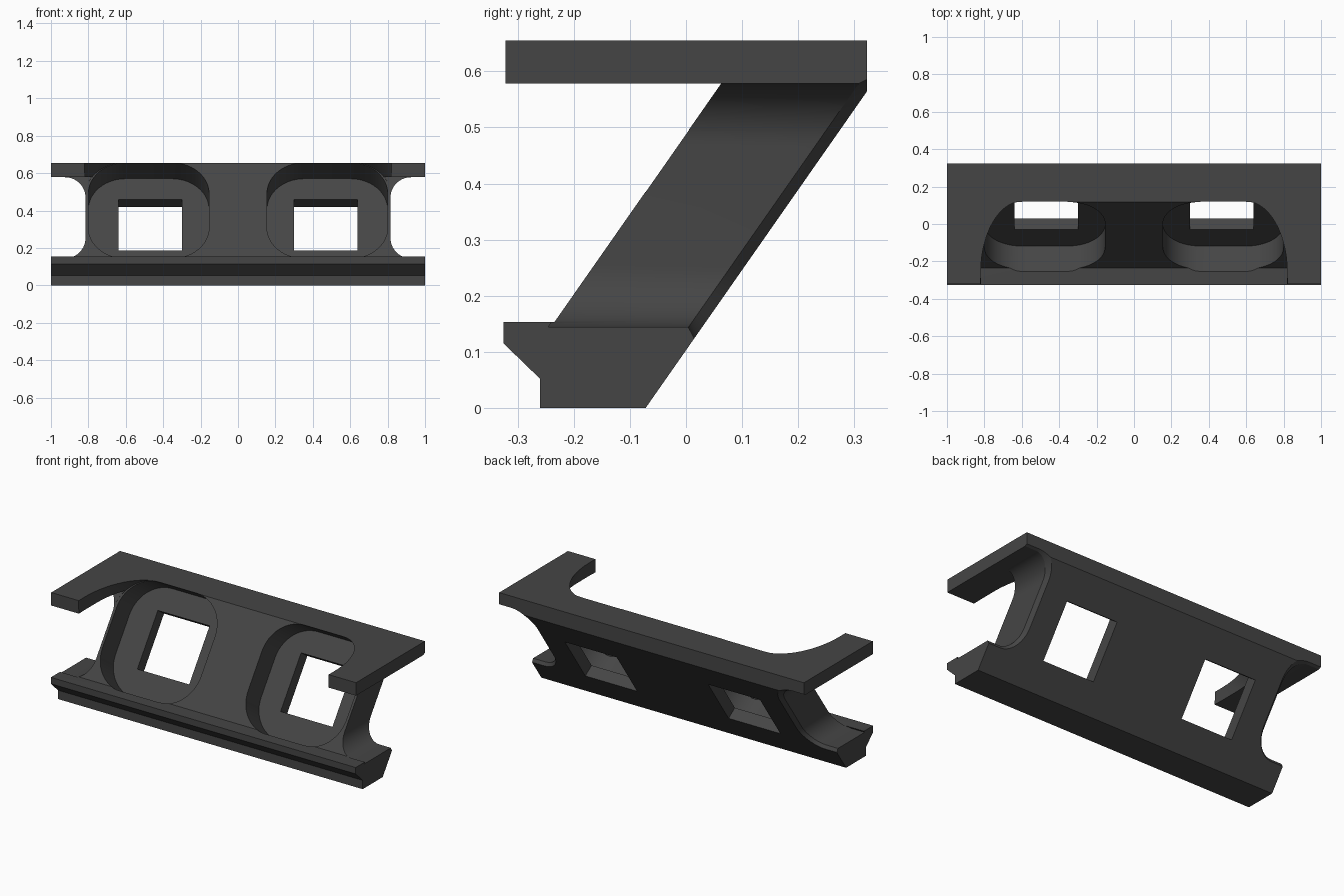
import bpy, bmesh, math

if "Cube" in bpy.data.objects:
    bpy.data.objects.remove(bpy.data.objects["Cube"])

SY, SZ = 0.573, 0.8195          # direction of the slanted web
FRONT, BACK = 0.28, 0.059       # web planes, measured along its normal


def web_point(x, v, w):
    """x across, v up the slope, w outward along the web normal."""
    return (x, SY * v - SZ * w, SZ * v + SY * w)


def on_plane(x, z, w):
    """Point at x, z lying on the slanted plane w."""
    return (x, (SY * z - w) / SZ, z)


def rounded(x0, x1, v0, v1, r, n=14):
    if r <= 0:
        return [(x0, v0), (x1, v0), (x1, v1), (x0, v1)]
    pts = []
    corners = [(x1 - r, v0 + r, -90), (x1 - r, v1 - r, 0),
               (x0 + r, v1 - r, 90), (x0 + r, v0 + r, 180)]
    for cx, cv, a0 in corners:
        for i in range(n + 1):
            a = math.radians(a0 + 90 * i / n)
            pts.append((cx + r * math.cos(a), cv + r * math.sin(a)))
    return pts


def loft(name, rings):
    """Closed solid through matching rings of points."""
    bm = bmesh.new()
    rows = [[bm.verts.new(p) for p in ring] for ring in rings]
    n = len(rows[0])
    for a, b in zip(rows, rows[1:]):
        for i in range(n):
            j = (i + 1) % n
            bm.faces.new((a[i], a[j], b[j], b[i]))
    bm.faces.new(rows[0][::-1])
    bm.faces.new(rows[-1])
    bmesh.ops.recalc_face_normals(bm, faces=bm.faces)
    mesh = bpy.data.meshes.new(name)
    bm.to_mesh(mesh)
    bm.free()
    obj = bpy.data.objects.new(name, mesh)
    bpy.context.collection.objects.link(obj)
    return obj


def prism(name, outline, w0, w1):
    return loft(name, [[web_point(x, v, w) for x, v in outline] for w in (w0, w1)])


# Bracket body: base with front lip, slanted web and top plate
profile = [(-0.26, 0), (-0.072, 0), (0.323, 0.565), (0.323, 0.655),
           (-0.322, 0.655), (-0.322, 0.578),
           on_plane(0, 0.578, FRONT)[1:], on_plane(0, 0.153, FRONT)[1:],
           (-0.325, 0.153), (-0.325, 0.115), (-0.26, 0.052)]
body = loft("bracket_body", [[(x, y, z) for y, z in profile] for x in (-1, 1)])

# Wide rounded opening through the top plate
cutters = [prism("top_opening_cutter",
                 rounded(-0.82, 0.82, 0.1, 0.606, 0.22), FRONT - 0.0005, 1.0)]

for s in (-1, 1):
    def side(x0, x1):
        return sorted((s * x0, s * x1))
    # Rounded pocket and square window
    cutters.append(prism("pocket_cutter",
                         rounded(*side(0.155, 0.8), -0.02, 0.605, 0.2), 0.13, 0.45))
    cutters.append(prism("window_cutter",
                         rounded(*side(0.30, 0.64), 0.135, 0.47, 0), -0.1, 0.2))
    # End notch with a bevelled rear rim
    rings = []
    for grow, w in ((0, FRONT + 0.004), (0, BACK + 0.02), (0.02, BACK), (0.022, BACK - 0.1)):
        outline = rounded(*side(0.815 - grow, 1.3), 0.144 - grow, 0.578 + grow, 0.11 + grow)
        rings.append([on_plane(x, z, w) for x, z in outline])
    cutters.append(loft("notch_cutter", rings))

# Cut everything, then drop the cutters
for c in cutters:
    c.hide_render = True
    m = body.modifiers.new(c.name, 'BOOLEAN')
    m.operation = 'DIFFERENCE'
    m.solver = 'EXACT'
    m.object = c
deps = bpy.context.evaluated_depsgraph_get()
deps.update()
result = bpy.data.meshes.new_from_object(body.evaluated_get(deps))
body.modifiers.clear()
body.data = result
for c in cutters:
    bpy.data.objects.remove(c)

# Dark grey plastic
mat = bpy.data.materials.new("dark_grey")
mat.diffuse_color = (0.06, 0.06, 0.06, 1)
mat.use_nodes = True
mat.node_tree.nodes["Principled BSDF"].inputs["Base Color"].default_value = mat.diffuse_color
body.data.materials.clear()
body.data.materials.append(mat)

bpy.context.view_layer.objects.active = body
body.select_set(True)
bpy.ops.object.shade_smooth_by_angle(angle=math.radians(25))
